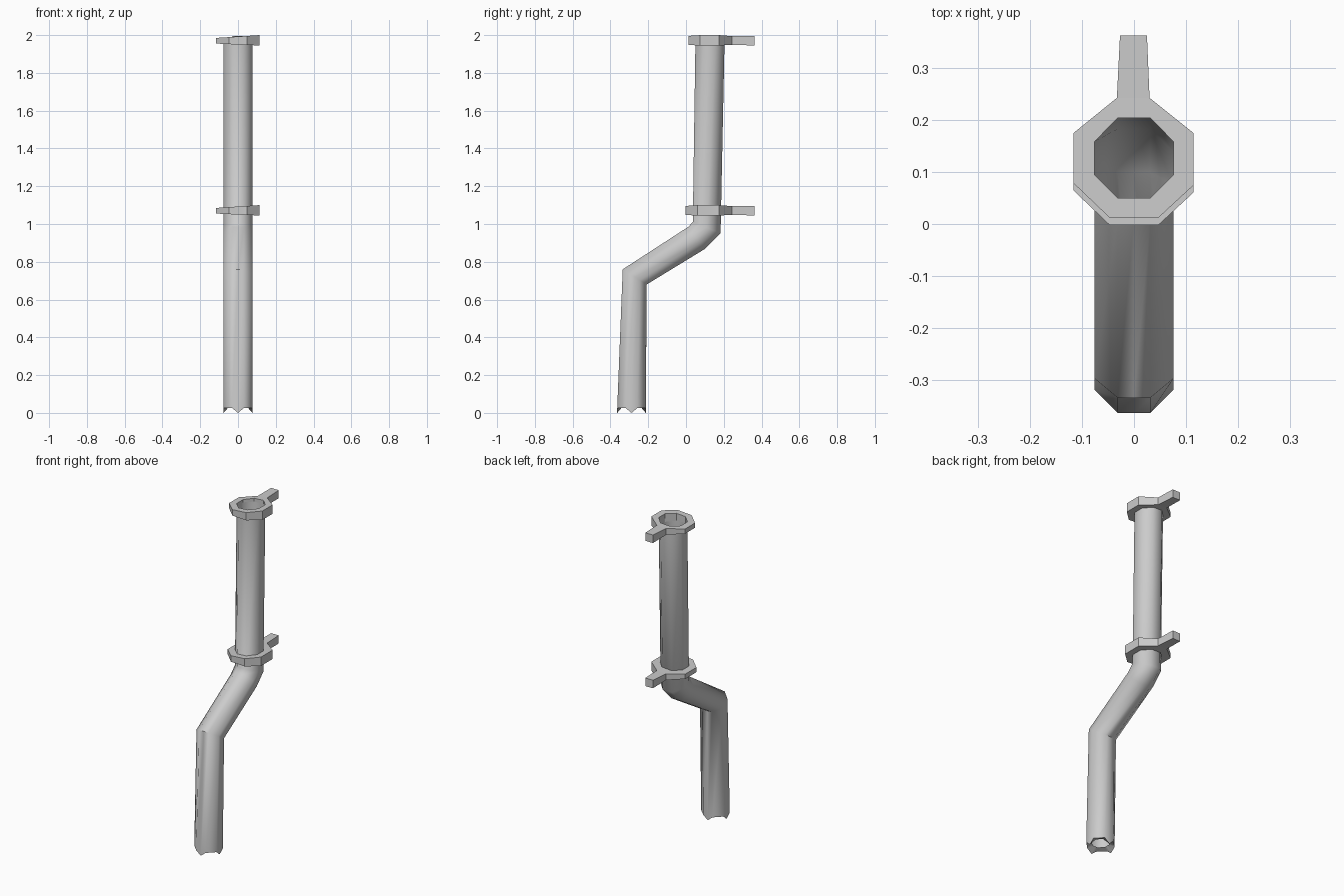
import bpy, math
from mathutils import Vector

if "Cube" in bpy.data.objects:
    bpy.data.objects.remove(bpy.data.objects["Cube"])


def make_object(name, verts, faces):
    mesh = bpy.data.meshes.new(name)
    mesh.from_pydata(verts, [], faces)
    mesh.update()
    obj = bpy.data.objects.new(name, mesh)
    bpy.context.collection.objects.link(obj)
    return obj


def bridge(a, b, n):
    return [(a + i, a + (i + 1) % n, b + (i + 1) % n, b + i) for i in range(n)]


# Octagon section with an extra point in the middle of the four axial sides
k = math.tan(math.pi / 8)
section = []
for q in range(4):
    c, s = round(math.cos(q * math.pi / 2)), round(math.sin(q * math.pi / 2))
    for x, y in ((1, -k), (1, 0), (1, k)):
        section.append((x * c - y * s, x * s + y * c))
N = len(section)


def loop(front, back, cx=0.0, rx=0.076, scale=1.0):
    f, b = Vector((cx, *front)), Vector((cx, *back))
    mid, half = (f + b) / 2, (b - f) / 2
    return [mid + Vector((rx * x, 0, 0)) * scale + half * (y * scale) for x, y in section]


# Drain pipe: each station gives the front and back point of the bent profile
stations = [
    ((-0.364, 0.0), (-0.213, 0.0)),
    ((-0.335, 0.76), (-0.208, 0.68)),
    ((0.012, 0.985), (0.100, 0.868)),
    ((0.036, 1.010), (0.183, 0.952)),
    ((0.050, 1.97), (0.204, 1.97)),
]
verts, faces = [], []
# Broken bottom edge: thick inward rim, then the jagged outer edge
verts += [p + Vector((0, 0, 0.035)) for p in loop(*stations[0], scale=0.6)]
for i, st in enumerate(stations):
    pts = loop(*st)
    if i == 0:
        for j, p in enumerate(pts):
            p.z = 0.0 if j % 3 == 1 else 0.026
    faces += bridge(len(verts) - N, len(verts), N)
    verts += pts
pipe = make_object("drain_pipe", verts, faces)
bpy.context.view_layer.objects.active = pipe
pipe.select_set(True)
bpy.ops.object.shade_smooth_by_angle(angle=math.radians(52))
pipe.select_set(False)


# Wall bracket: octagonal collar with a tab reaching back to the wall
def bracket(name, cy, z):
    hole = [(0.076 * x, cy + 0.077 * y) for x, y in section if x and y]
    hole = [p for i, p in enumerate(hole)]
    outer = [(0.115, cy - 0.052), (0.115, 0.175), (0.03, 0.243), (-0.033, 0.243),
             (-0.117, 0.175), (-0.117, cy - 0.048), (-0.047, cy - 0.115), (0.047, cy - 0.115)]
    vs = []
    for ring in (outer, hole):
        vs += [(x, y, z + 0.0475 + 0.065 * x) for x, y in ring]
        vs += [(x, y, z + 0.005 - 0.045 * x) for x, y in ring]
    # groups: outer top 0, outer bottom 8, hole top 16, hole bottom 24
    fs = []
    for a, b in ((8, 0), (0, 16), (16, 24), (24, 8)):
        fs += bridge(a, b, 8)
    fs.remove((10, 11, 3, 2))          # opening where the tab joins
    vs += [(0.025, 0.363, z + 0.05), (-0.027, 0.363, z + 0.05),
           (0.025, 0.363, z), (-0.027, 0.363, z)]
    fs += [(2, 32, 33, 3), (10, 11, 35, 34), (2, 10, 34, 32),
           (3, 33, 35, 11), (32, 34, 35, 33)]
    make_object(name, vs, fs)


bracket("upper_bracket", 0.127, 1.945)
bracket("lower_bracket", 0.113, 1.045)
